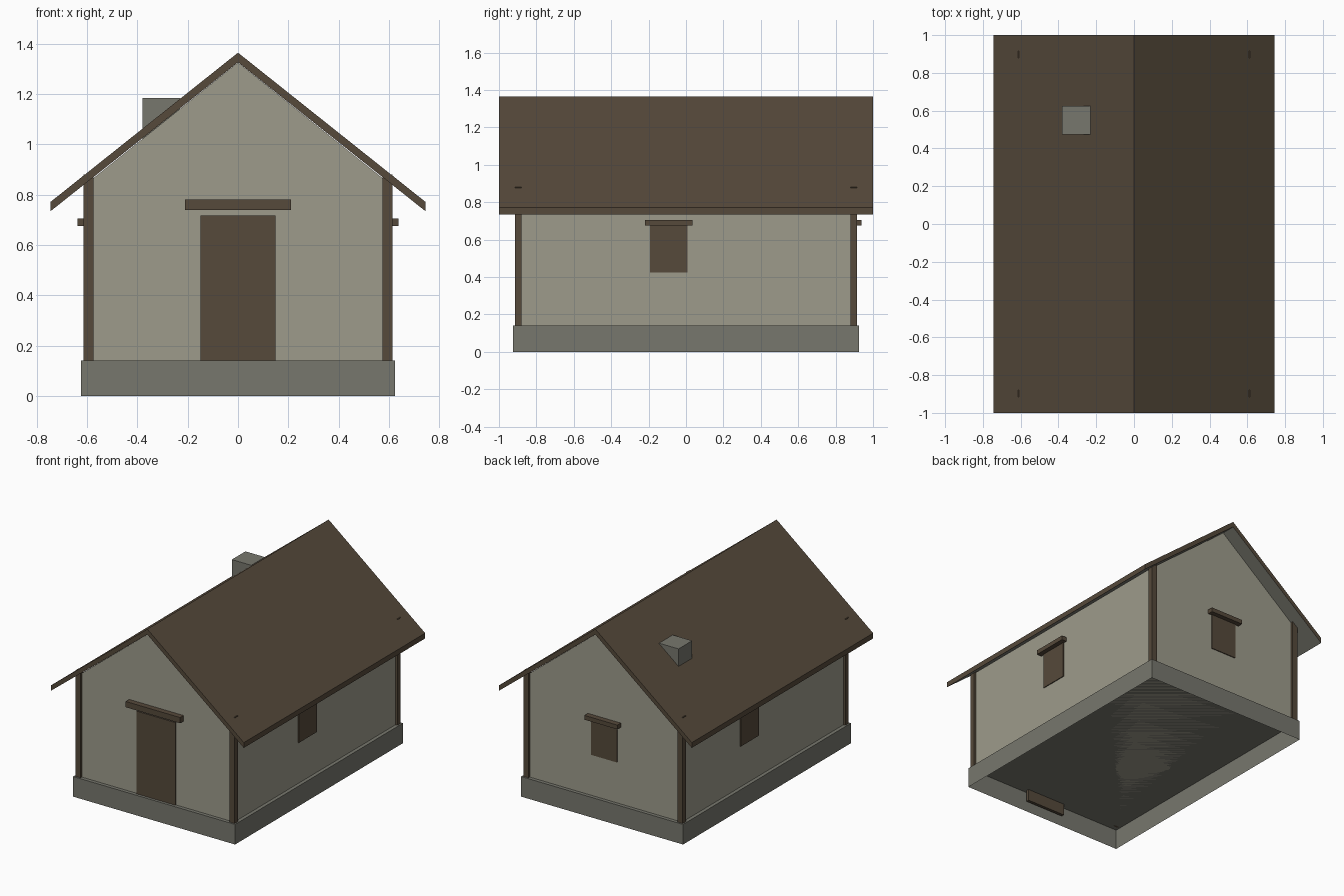
import bpy
import bmesh

cube = bpy.data.objects.get("Cube")
if cube:
    bpy.data.objects.remove(cube, do_unlink=True)


def material(name, rgb):
    mat = bpy.data.materials.new(name)
    mat.use_nodes = True
    mat.diffuse_color = (*rgb, 1)
    mat.node_tree.nodes["Principled BSDF"].inputs["Base Color"].default_value = (*rgb, 1)
    return mat


plaster = material("pale plaster", (0.34, 0.33, 0.26))
stone = material("grey stone", (0.185, 0.185, 0.155))
timber = material("dark timber", (0.092, 0.067, 0.043))


def finish(name, bm, *mats):
    bmesh.ops.recalc_face_normals(bm, faces=bm.faces)
    mesh = bpy.data.meshes.new(name)
    bm.to_mesh(mesh)
    bm.free()
    for mat in mats:
        mesh.materials.append(mat)
    obj = bpy.data.objects.new(name, mesh)
    bpy.context.collection.objects.link(obj)
    return obj


def box(name, mat, x, y, z, open_bottom=False):
    """Box spanning the given (low, high) ranges."""
    bm = bmesh.new()
    bmesh.ops.create_cube(bm, size=1)
    for v in bm.verts:
        v.co = [r[0] if c < 0 else r[1] for c, r in zip(v.co, (x, y, z))]
    bmesh.ops.recalc_face_normals(bm, faces=bm.faces)
    if open_bottom:
        bottom = [f for f in bm.faces if f.normal.z < -0.9]
        bmesh.ops.delete(bm, geom=bottom, context='FACES')
        mesh_name = name
    return finish(name, bm, mat)


def extrude_profile(name, profile, depth, *mats, rule=None):
    """Extrude an x-z outline from y = -depth to y = +depth."""
    bm = bmesh.new()
    face = bm.faces.new([bm.verts.new((x, -depth, z)) for x, z in profile])
    new = bmesh.ops.extrude_face_region(bm, geom=[face])["geom"]
    verts = [g for g in new if isinstance(g, bmesh.types.BMVert)]
    bmesh.ops.translate(bm, verts=verts, vec=(0, 2 * depth, 0))
    bmesh.ops.recalc_face_normals(bm, faces=bm.faces)
    if rule:
        for f in bm.faces:
            f.material_index = rule(f.normal)
    return finish(name, bm, *mats)


# Open-bottomed stone base
FLOOR = 0.14
box("foundation", stone, (-0.625, 0.625), (-0.925, 0.925), (0, FLOOR), open_bottom=True)

# Plastered body with gable ends
extrude_profile("walls", [(-0.6, FLOOR), (0.6, FLOOR), (0.6, 0.846),
                          (0, 1.326), (-0.6, 0.846)], 0.9, plaster)

# Roof with grey soffits
extrude_profile("roof", [(0, 1.365), (0.745, 0.772), (0.745, 0.735), (0, 1.327),
                         (-0.745, 0.735), (-0.745, 0.772)], 1.0, timber, stone,
                rule=lambda n: 1 if n.z < -0.5 else 0)

# Chimney
box("chimney", stone, (-0.38, -0.23), (0.475, 0.625), (0.9, 1.185))

# Corner posts
for sx, side in ((1, "left"), (-1, "right")):
    for sy, end in ((1, "back"), (-1, "front")):
        box(f"{end}_{side}_post", timber, sorted((sx * 0.575, sx * 0.615)),
            sorted((sy * 0.88, sy * 0.915)), (FLOOR, 0.88))

# Door and its lintel
box("door", timber, (-0.15, 0.15), (-0.906, -0.885), (0.06, 0.717))
box("door_lintel", timber, (-0.21, 0.21), (-0.938, -0.89), (0.74, 0.78))

# Shuttered windows with lintels
SHUTTER, LINTEL = (0.425, 0.675), (0.675, 0.705)
for side, sx, cy in (("left", 1, -0.093), ("right", -1, 0.16)):
    box(f"{side}_window", timber, sorted((sx * 0.59, sx * 0.606)),
        (cy - 0.1, cy + 0.1), SHUTTER)
    box(f"{side}_window_lintel", timber, sorted((sx * 0.59, sx * 0.638)),
        (cy - 0.127, cy + 0.127), LINTEL)
box("back_window", timber, (-0.1, 0.1), (0.89, 0.906), SHUTTER)
box("back_window_lintel", timber, (-0.127, 0.127), (0.89, 0.938), LINTEL)
